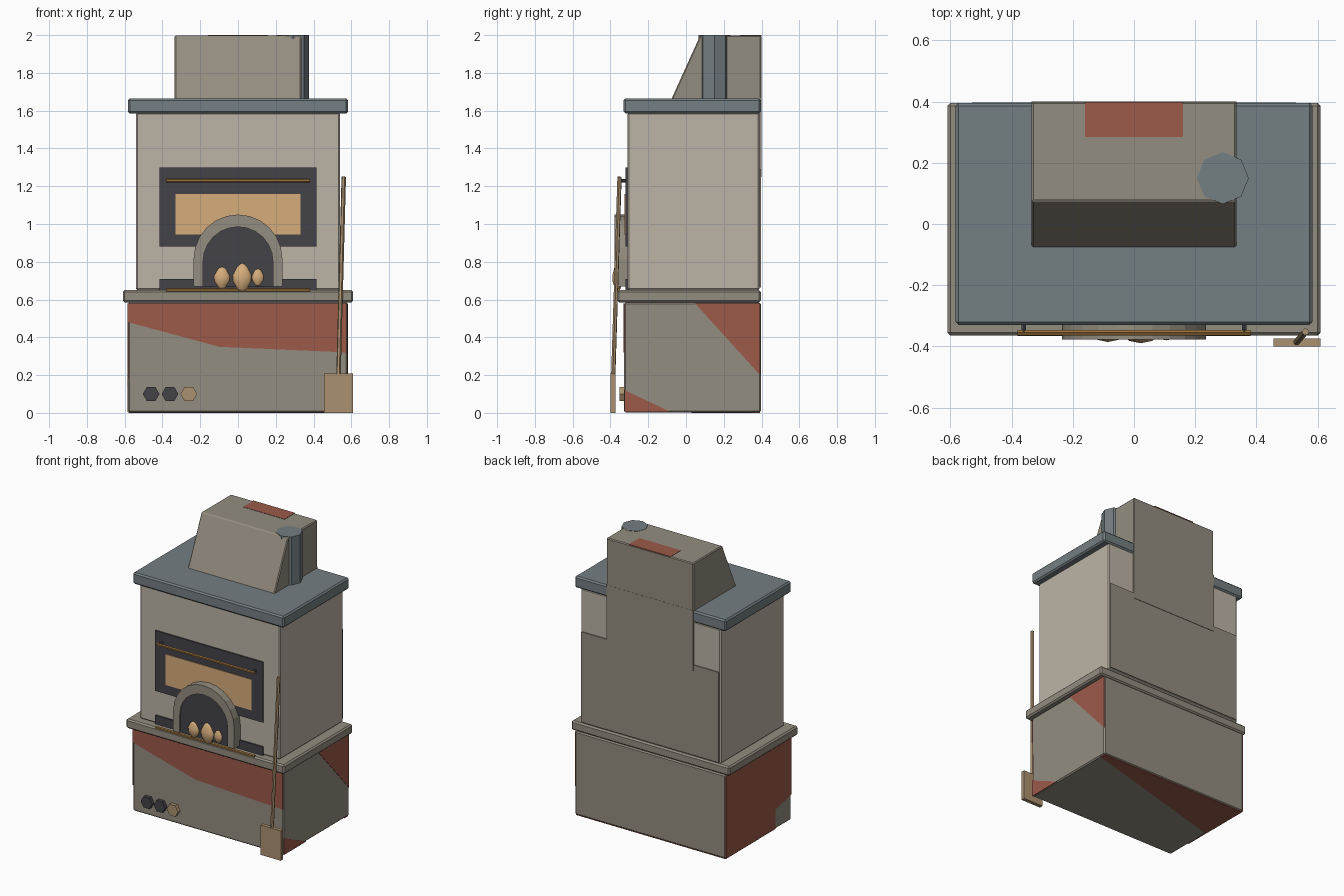
import bpy, bmesh, math
from mathutils import Vector

if "Cube" in bpy.data.objects:
    bpy.data.objects.remove(bpy.data.objects["Cube"])


def material(name, rgb):
    lin = [(c / 255 / 12.92) if c < 11 else ((c / 255 + 0.055) / 1.055) ** 2.4 for c in rgb]
    m = bpy.data.materials.new(name)
    m.use_nodes = True
    m.diffuse_color = (*lin, 1)
    m.node_tree.nodes["Principled BSDF"].inputs["Base Color"].default_value = (*lin, 1)
    return m


PLASTER = material("pale plaster", (188, 180, 166))
STONE = material("grey stone", (148, 141, 128))
BRICK = material("red brick", (156, 90, 74))
SLATE = material("blue slate", (116, 126, 130))
IRON = material("dark iron", (68, 67, 73))
GLOW = material("warm glow", (214, 173, 124))
BRASS = material("old brass", (152, 114, 58))
WOOD = material("light wood", (172, 145, 112))


def finish(name, bm, mat, bevel=0.0, smooth=False):
    bmesh.ops.recalc_face_normals(bm, faces=bm.faces)
    me = bpy.data.meshes.new(name)
    bm.to_mesh(me)
    bm.free()
    me.materials.append(mat)
    ob = bpy.data.objects.new(name, me)
    bpy.context.collection.objects.link(ob)
    if bevel:
        mod = ob.modifiers.new("bevel", 'BEVEL')
        mod.width = bevel
        mod.segments = 1
    if smooth:
        for p in me.polygons:
            p.use_smooth = True
    return ob


def prism(name, pts, axis, a, b, mat, bevel=0.0):
    """Extrude a flat outline along x, y or z from a to b."""
    place = {'x': lambda p, d: (d, *p),
             'y': lambda p, d: (p[0], d, p[1]),
             'z': lambda p, d: (*p, d)}[axis]
    bm = bmesh.new()
    ends = [[bm.verts.new(place(p, d)) for p in pts] for d in (a, b)]
    for end in ends:
        bm.faces.new(end)
    n = len(pts)
    for i in range(n):
        j = (i + 1) % n
        bm.faces.new((ends[0][i], ends[0][j], ends[1][j], ends[1][i]))
    return finish(name, bm, mat, bevel)


def box(name, x, y, z, mat, bevel=0.0):
    pts = [(x[0], y[0]), (x[1], y[0]), (x[1], y[1]), (x[0], y[1])]
    return prism(name, pts, 'z', z[0], z[1], mat, bevel)


def ring(cx, cy, r, n):
    return [(cx + r * math.cos(math.tau * i / n), cy + r * math.sin(math.tau * i / n))
            for i in range(n)]


def arch(r, z_mid, z_low, n=12):
    curve = [(r * math.cos(math.pi * i / n), z_mid + r * math.sin(math.pi * i / n))
             for i in range(n + 1)]
    return [(r, z_low)] + curve + [(-r, z_low)]


def rod(name, p, q, r, mat, sides=6):
    p, q = Vector(p), Vector(q)
    bm = bmesh.new()
    bmesh.ops.create_cone(bm, cap_ends=True, segments=sides, radius1=r, radius2=r,
                          depth=(q - p).length)
    rot = (q - p).to_track_quat('Z', 'Y')
    for v in bm.verts:
        v.co = rot @ v.co + (p + q) / 2
    return finish(name, bm, mat)


# Main masonry blocks
box("base", (-0.583, 0.58), (-0.327, 0.396), (0.003, 0.585), STONE, 0.008)
box("hearth_ledge", (-0.61, 0.61), (-0.365, 0.396), (0.585, 0.65), STONE, 0.01)
box("oven_body", (-0.54, 0.54), (-0.31, 0.39), (0.65, 1.59), PLASTER, 0.008)
box("mantel_slab", (-0.583, 0.583), (-0.33, 0.396), (1.585, 1.665), SLATE, 0.01)
box("back_panel", (-0.53, 0.53), (0.38, 0.397), (0.665, 1.29), STONE)

# Chimney hood with sloping front, its shaft, and the flue pipe
prism("chimney_hood", [(-0.08, 1.655), (0.075, 1.998), (0.399, 1.998), (0.399, 1.655)],
      'x', -0.335, 0.335, STONE, 0.006)
box("chimney_shaft", (-0.335, 0.335), (0.3, 0.4), (1.25, 1.67), STONE)
prism("flue_pipe", ring(0.29, 0.15, 0.085, 8), 'z', 1.65, 2.0, SLATE)

# Exposed brick patches, as thin plates
prism("front_bricks", [(-0.58, 0.578), (-0.58, 0.48), (-0.1, 0.35), (0.575, 0.32), (0.575, 0.578)],
      'y', -0.33, -0.325, BRICK)
prism("left_upper_bricks", [(0.05, 0.578), (0.392, 0.578), (0.392, 0.2)], 'x', 0.578, 0.583, BRICK)
prism("left_lower_bricks", [(-0.325, 0.12), (-0.325, 0.005), (-0.08, 0.005)], 'x', 0.578, 0.583, BRICK)
prism("right_bricks", [(-0.325, 0.578), (0.392, 0.578), (0.392, 0.006), (-0.15, 0.006),
                       (-0.15, 0.14), (-0.325, 0.18)], 'x', -0.586, -0.581, BRICK)
prism("underside_bricks", [(0.575, 0.392), (-0.58, 0.392), (-0.58, 0.03), (0.575, 0.35)],
      'z', 0.0, 0.005, BRICK)
box("hood_bricks", (-0.16, 0.16), (0.285, 0.399), (1.995, 2.0), BRICK)

# Oven door, glowing window and lower grate
box("door_panel", (-0.415, 0.415), (-0.32, -0.305), (0.88, 1.30), IRON)
box("door_window", (-0.33, 0.33), (-0.325, -0.315), (0.945, 1.16), GLOW)
box("lower_grate", (-0.415, 0.415), (-0.32, -0.305), (0.65, 0.71), IRON)

# Brass rails and brackets
rod("door_rail", (-0.38, -0.355, 1.23), (0.38, -0.355, 1.23), 0.01, BRASS)
rod("ledge_rail", (-0.38, -0.357, 0.65), (0.38, -0.357, 0.65), 0.01, BRASS)
for side, x in (("right", -0.36), ("left", 0.36)):
    rod(side + "_rail_bracket", (x, -0.355, 1.23), (x, -0.31, 1.23), 0.009, IRON)

# Arched fire mouth
outer, inner = arch(0.235, 0.815, 0.67), arch(0.185, 0.80, 0.67)
prism("arch_surround", outer + inner[::-1], 'y', -0.378, -0.305, STONE)
prism("fire_opening", inner, 'y', -0.368, -0.31, IRON)

# Flames: pointed, slightly flattened turned forms
PROFILE = ((0.12, 0.5), (0.35, 0.95), (0.55, 1.0), (0.8, 0.6))
for i, (x, low, high, r) in enumerate(((-0.085, 0.65, 0.785, 0.047), (0.022, 0.635, 0.805, 0.055),
                                       (0.105, 0.665, 0.775, 0.036))):
    bm = bmesh.new()
    bmesh.ops.create_uvsphere(bm, u_segments=8, v_segments=5, radius=1)
    levels = sorted({round(v.co.z, 4) for v in bm.verts})
    for v in bm.verts:
        k = levels.index(round(v.co.z, 4))
        t, w = (0, 0) if k == 0 else (1, 0) if k == 5 else PROFILE[k - 1]
        flat = Vector((v.co.x, v.co.y))
        if w:
            flat = flat.normalized() * w * r
        v.co = (x + flat.x, -0.362 + flat.y * 0.5, low + t * (high - low))
    finish("flame_%d" % (i + 1), bm, GLOW, smooth=True)

# Hexagonal log ends at the foot of the base
for i, mat in enumerate((IRON, IRON, WOOD)):
    prism("log_end_%d" % (i + 1), ring(-0.46 + 0.1 * i, 0.10, 0.044, 6), 'y', -0.352, -0.32, mat)

# Oven peel leaning on the front
box("peel_blade", (0.455, 0.61), (-0.40, -0.374), (0.0, 0.208), WOOD)
rod("peel_handle", (0.532, -0.385, 0.2), (0.56, -0.352, 1.25), 0.012, WOOD)
